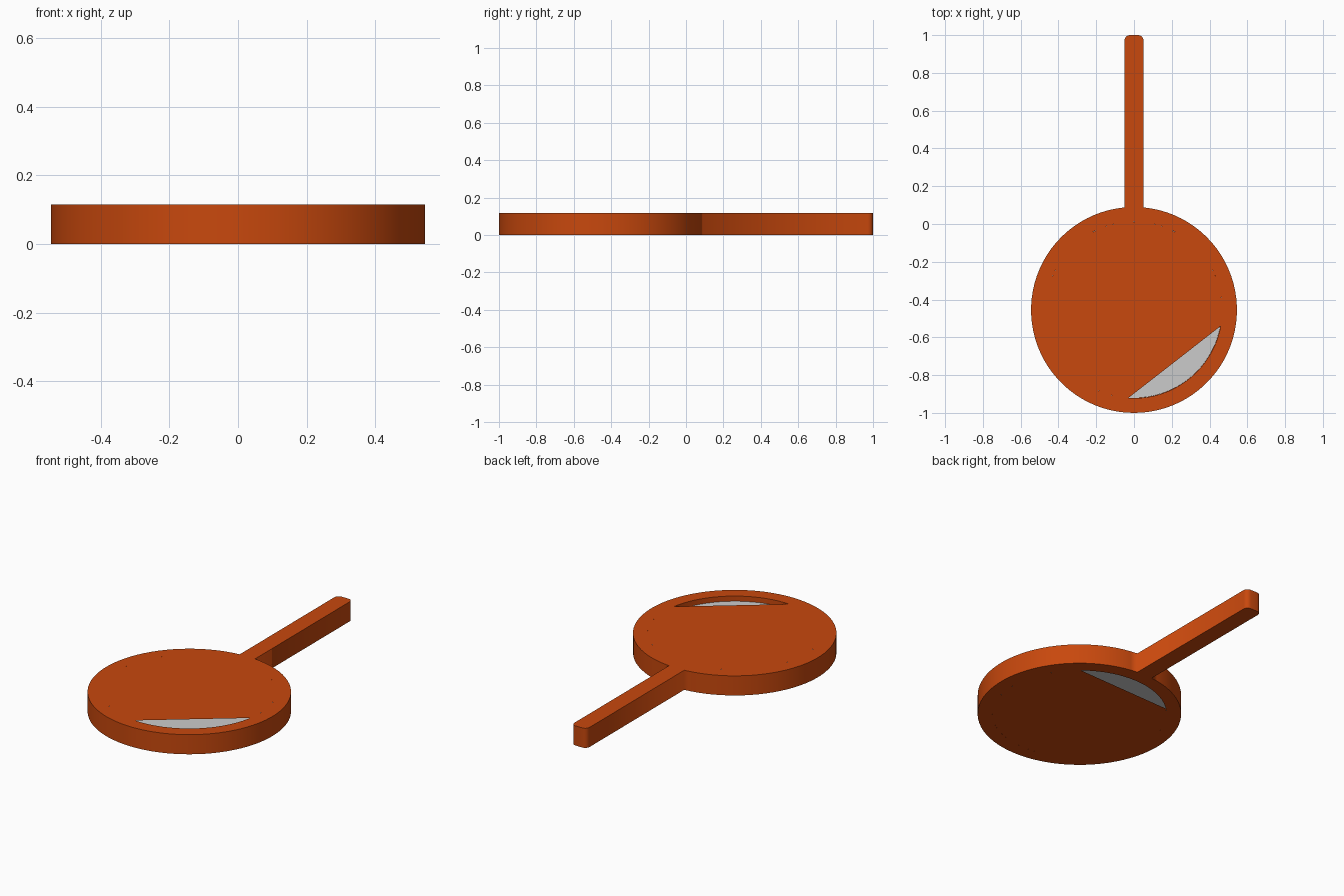
import bpy, bmesh
from math import radians, degrees, sin, cos, asin, pi

if "Cube" in bpy.data.objects:
    bpy.data.objects.remove(bpy.data.objects["Cube"])

CY = -0.455          # disc centre on y
R_OUT, R_IN = 0.545, 0.467
H = 0.116            # full thickness
HW = 0.05            # handle half width
RECESS = 0.03        # depth of the grey core below each face

orange = bpy.data.materials.new("orange")
orange.diffuse_color = (0.58, 0.065, 0.004, 1)
orange.use_nodes = True
orange.node_tree.nodes["Principled BSDF"].inputs["Base Color"].default_value = orange.diffuse_color


def arc(cx, cy, r, a0, a1, n):
    """n + 1 points from angle a0 to a1 in degrees."""
    angles = [radians(a0 + (a1 - a0) * i / n) for i in range(n + 1)]
    return [(cx + r * cos(a), cy + r * sin(a)) for a in angles]


def mesh_object(name, bm, mat=None):
    me = bpy.data.meshes.new(name)
    bm.to_mesh(me)
    bm.free()
    ob = bpy.data.objects.new(name, me)
    bpy.context.collection.objects.link(ob)
    if mat:
        me.materials.append(mat)
    return ob


def lid(name, z, gap_start, gap_end):
    """Thin round cover with one segment left open."""
    bm = bmesh.new()
    pts = arc(0, CY, R_IN, gap_end, gap_start + 360, 62)
    face = bm.faces.new([bm.verts.new((x, y, z)) for x, y in pts])
    if z == 0:
        face.normal_flip()
    return mesh_object(name, bm, orange)


# Round frame and handle: one outline with a round hole, extruded
root = degrees(asin(HW / R_OUT))
c = 0.028
outline = arc(0, CY, R_OUT, 90 + root, 450 - root, 80)
outline += arc(HW - c, 1 - c, c, 0, 90, 5)
outline += arc(-HW + c, 1 - c, c, 90, 180, 5)
hole = arc(0, CY, R_IN, 0, 360, 80)[:-1]

cu = bpy.data.curves.new("frame_with_handle", 'CURVE')
cu.dimensions = '2D'
cu.fill_mode = 'BOTH'
cu.extrude = H / 2
for pts in (outline, hole):
    sp = cu.splines.new('POLY')
    sp.points.add(len(pts) - 1)
    for p, (x, y) in zip(sp.points, pts):
        p.co = (x, y, 0, 1)
    sp.use_cyclic_u = True
cu.materials.append(orange)
frame = bpy.data.objects.new("frame_with_handle", cu)
frame.location.z = H / 2
bpy.context.collection.objects.link(frame)
bpy.context.view_layer.objects.active = frame
frame.select_set(True)
bpy.ops.object.convert(target='MESH')

# Covers on both faces, each with its own open segment
lid("top_cover", H, -93.7, -10.5)
lid("bottom_cover", 0, 51, 133)

# Grey core seen through the openings
bm = bmesh.new()
bmesh.ops.create_cone(bm, cap_ends=True, segments=80, radius1=R_IN - 0.001,
                      radius2=R_IN - 0.001, depth=H - 2 * RECESS)
bmesh.ops.translate(bm, verts=bm.verts, vec=(0, CY, H / 2))
mesh_object("core_disc", bm)
